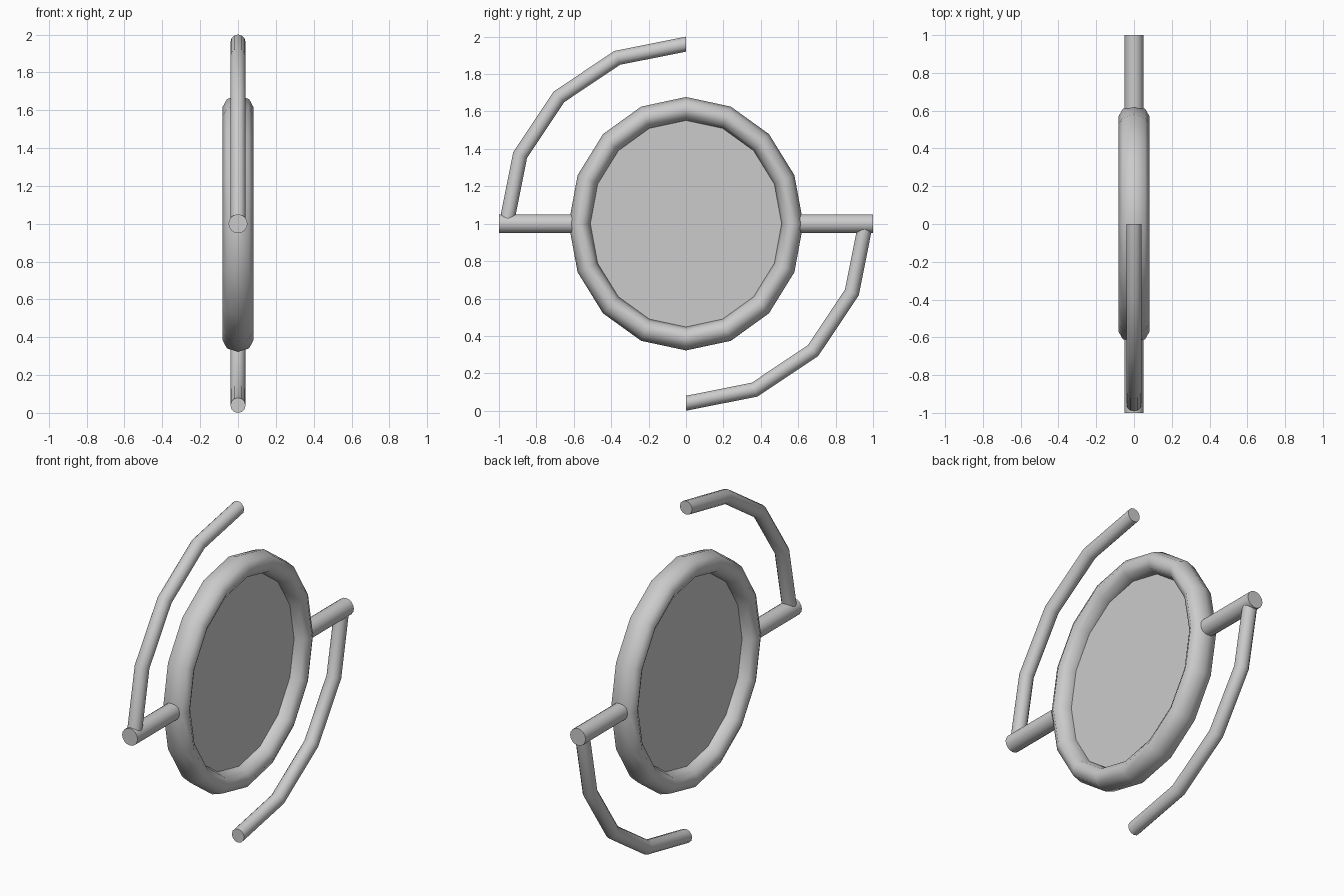
import bpy, bmesh
from math import sin, cos, pi, radians

if "Cube" in bpy.data.objects:
    bpy.data.objects.remove(bpy.data.objects["Cube"])


def finish(name, bm, angle):
    bmesh.ops.recalc_face_normals(bm, faces=bm.faces[:])
    mesh = bpy.data.meshes.new(name)
    bm.to_mesh(mesh)
    bm.free()
    obj = bpy.data.objects.new(name, mesh)
    bpy.context.collection.objects.link(obj)
    bpy.ops.object.select_all(action='DESELECT')
    obj.select_set(True)
    bpy.context.view_layer.objects.active = obj
    bpy.ops.object.shade_smooth_by_angle(angle=radians(angle))
    return obj


def swept_tube(name, radius, tube, half_x, start, sweep, steps, sides, y_scale=1, angle=60):
    """Tube following an arc in the YZ plane around (0, 0, 1)."""
    bm = bmesh.new()
    closed = sweep == 360
    rings = []
    for i in range(steps if closed else steps + 1):
        a = radians(start + sweep * i / steps)
        ring = []
        for j in range(sides):
            b = 2 * pi * j / sides
            r = radius + tube * cos(b)
            ring.append(bm.verts.new((half_x * sin(b), y_scale * r * cos(a), 1 + r * sin(a))))
        rings.append(ring)
    for i in range(steps):
        p, q = rings[i], rings[(i + 1) % len(rings)]
        for j in range(sides):
            k = (j + 1) % sides
            bm.faces.new((p[j], p[k], q[k], q[j]))
    if not closed:
        bm.faces.new(rings[0])
        bm.faces.new(rings[-1])
    return finish(name, bm, angle)


def cylinder(name, radius, depth, sides, location, rotation, scale=(1, 1, 1)):
    bm = bmesh.new()
    bmesh.ops.create_cone(bm, cap_ends=True, segments=sides,
                          radius1=radius, radius2=radius, depth=depth)
    obj = finish(name, bm, 40)
    obj.location, obj.rotation_euler, obj.scale = location, rotation, scale
    return obj


# Oval rim
swept_tube("rim", 0.614, 0.0635, 0.083, 0, 360, 16, 8, y_scale=0.926, angle=80)

# Thin panel filling the rim
cylinder("panel", 0.6, 0.01, 32, (0, 0, 1), (0, pi / 2, 0), (1, 0.926, 1))

# Side pegs, each with a quarter-circle arm (half-turn symmetric)
for side, word, start in ((-1, "front", 90), (1, "back", 270)):
    cylinder(word + "_peg", 0.05, 0.42, 16, (0, side * 0.79, 1), (pi / 2, 0, 0))
    swept_tube(word + "_arm", 0.96, 0.04, 0.04, start, 90, 4, 12)
